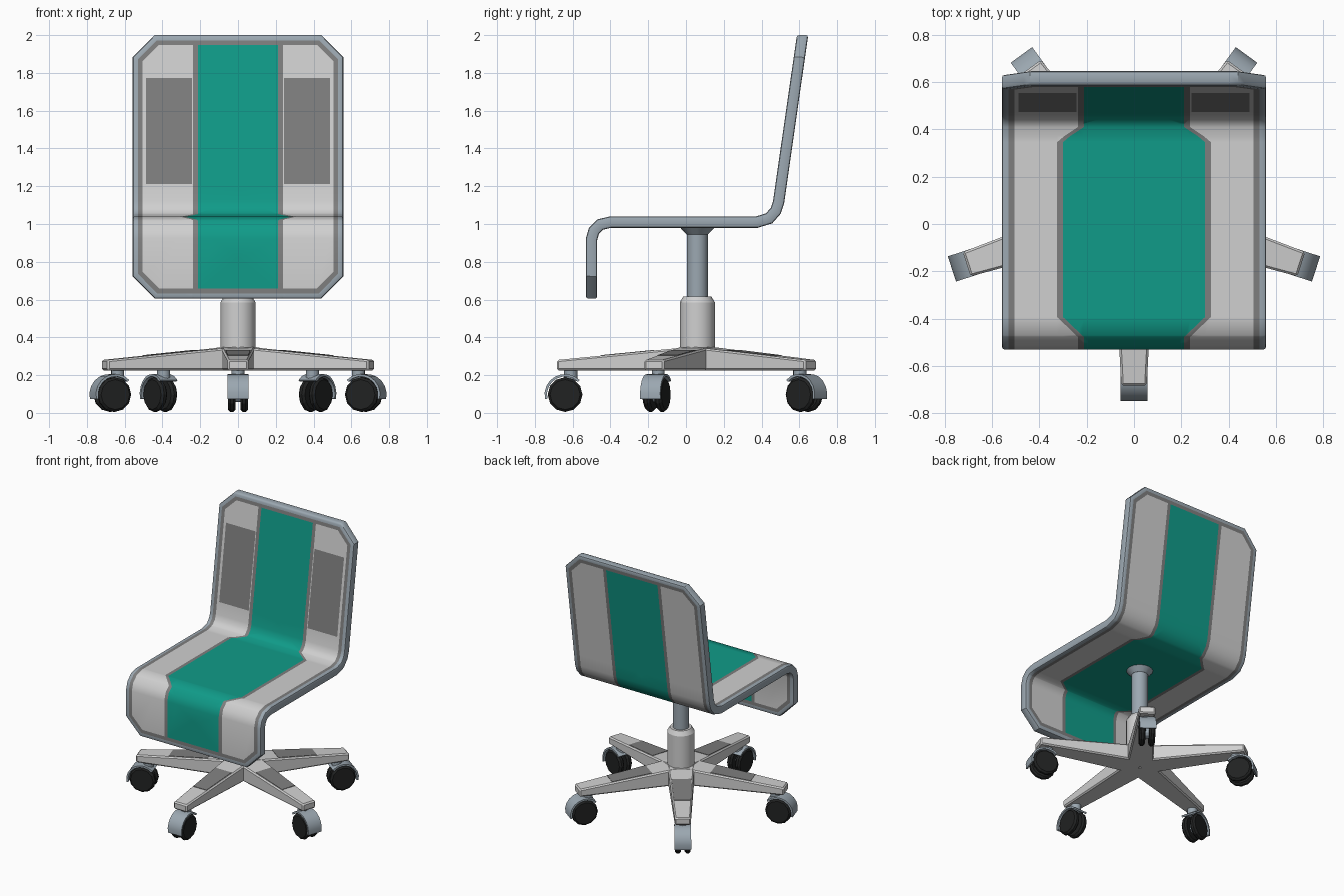
import bpy, bmesh
from math import radians, cos, sin, hypot, sqrt, pi
from mathutils import Vector, Matrix

if "Cube" in bpy.data.objects:
    bpy.data.objects.remove(bpy.data.objects["Cube"], do_unlink=True)


def material(name, r, g, b):
    m = bpy.data.materials.new(name)
    m.use_nodes = True
    m.diffuse_color = (r, g, b, 1)
    m.node_tree.nodes["Principled BSDF"].inputs["Base Color"].default_value = (r, g, b, 1)
    return m


STEEL = material("blue grey", 0.33, 0.39, 0.44)
GREY = material("mid grey", 0.21, 0.21, 0.21)
LIGHT = material("light grey", 0.63, 0.63, 0.63)
TEAL = material("teal", 0.005, 0.33, 0.25)
BLACK = material("tyre black", 0.015, 0.016, 0.016)


def to_mesh(bm, name, mats, angle=None):
    bmesh.ops.recalc_face_normals(bm, faces=bm.faces[:])
    me = bpy.data.meshes.new(name)
    bm.to_mesh(me)
    bm.free()
    for m in mats:
        me.materials.append(m)
    if angle:
        me.shade_smooth()
        me.set_sharp_from_angle(angle=radians(angle))
    return me


def place(me, name, loc=(0, 0, 0), turn=0):
    ob = bpy.data.objects.new(name, me)
    ob.location = loc
    ob.rotation_euler.z = turn
    bpy.context.scene.collection.objects.link(ob)
    return ob


# Seat shell: bent centre line (y, z), from front flap to top of back
PATH = [Vector(p) for p in [(-.5, .605), (-.5, .92), (-.487, .965), (-.455, .997),
                            (-.4, 1.01), (.375, 1.01), (.44, 1.03), (.475, 1.07),
                            (.49, 1.115), (.617, 2.0)]]
RUN = [0]
for a, b in zip(PATH, PATH[1:]):
    RUN.append(RUN[-1] + (b - a).length)
LENGTH, HALF, CORNER, THICK = RUN[-1], 0.558, 0.118, 0.06
STRIPE, STRIPE_WIDE, PIPING = 0.212, 0.30, 0.025
FRONT = (RUN[4] - 0.063, RUN[4] + 0.01)      # stripe widens here
REAR = (RUN[5] - 0.025, RUN[5] + 0.05)       # and narrows here
PAD_X, PAD_S = (0.243, 0.487), (RUN[8] + 0.091, RUN[8] + 0.662)


def normals():
    dirs = [(b - a).normalized() for a, b in zip(PATH, PATH[1:])]
    out = []
    for a, b in zip([dirs[0]] + dirs, dirs + [Vector((0, 1))]):
        t = (a + b).normalized()
        n = Vector((-t.y, t.x))
        out.append(n / max(t.dot(a), 0.5))
    out[-1] = Vector((-1, 0))
    return out


NORMALS = normals()


def bend(co):
    x, s, t = co
    i = max(k for k in range(len(PATH) - 1) if RUN[k] <= s + 1e-6 or k == 0)
    f = (s - RUN[i]) / (RUN[i + 1] - RUN[i])
    p = PATH[i].lerp(PATH[i + 1], f) + NORMALS[i].lerp(NORMALS[i + 1], f) * t
    return Vector((x, p.x, p.y))


def stripe_width(s):
    f = min((s - FRONT[0]) / (FRONT[1] - FRONT[0]), (REAR[1] - s) / (REAR[1] - REAR[0]))
    return STRIPE + (STRIPE_WIDE - STRIPE) * min(max(f, 0), 1)


def shell_colour(co):
    x, s, t = abs(co.x), co.y, co.z
    end = min(s, LENGTH - s)
    rim = min(HALF - x, end, (HALF - x + end - CORNER) / sqrt(2))
    if rim < 0.028:
        return 0
    if rim < 0.053:
        return 1
    w = stripe_width(s)
    if x < w:
        return 3
    if x < w + PIPING:
        return 1
    if t > 0.029 and PAD_X[0] < x < PAD_X[1] and PAD_S[0] < s < PAD_S[1]:
        return 1
    return 2


def build_shell():
    bm = bmesh.new()
    # flat slab with clipped corners and rounded rim
    quarter = [(HALF, CORNER), (HALF - CORNER, 0)]
    outline = quarter + [(-x, s) for x, s in reversed(quarter)]
    outline += [(x, LENGTH - s) for x, s in reversed(outline)]
    base = bm.faces.new([bm.verts.new((x, s, -THICK / 2)) for x, s in outline])
    top = bmesh.ops.extrude_face_region(bm, geom=[base], use_keep_orig=True)
    bmesh.ops.translate(bm, vec=(0, 0, THICK),
                        verts=[v for v in top["geom"] if isinstance(v, bmesh.types.BMVert)])
    bmesh.ops.recalc_face_normals(bm, faces=bm.faces[:])
    rim = [e for e in bm.edges if abs(e.verts[0].co.z - e.verts[1].co.z) < 1e-5]
    bmesh.ops.bevel(bm, geom=rim, offset=0.012, segments=2, profile=0.5, affect="EDGES")

    def cut(x, s, nx, ns):
        bmesh.ops.bisect_plane(bm, geom=bm.verts[:] + bm.edges[:] + bm.faces[:], dist=1e-5,
                               plane_co=(x, s, 0), plane_no=(nx, ns, 0))

    # cut every colour border and every bend
    for s in RUN[1:-1] + [*FRONT, *REAR, *PAD_S]:
        cut(0, s, 0, 1)
    for inset in (0.028, 0.053):
        cut(0, inset, 0, 1)
        cut(0, LENGTH - inset, 0, 1)
    for side in (-1, 1):
        for x in (HALF - 0.028, HALF - 0.053, STRIPE, STRIPE + PIPING,
                  STRIPE_WIDE, STRIPE_WIDE + PIPING, *PAD_X):
            cut(side * x, 0, 1, 0)
        for inset in (0.028, 0.053):
            d = CORNER + inset * sqrt(2)
            cut(side * HALF, d, side, -1)
            cut(side * HALF, LENGTH - d, side, 1)
        for extra in (0, PIPING):
            for narrow, wide in (FRONT, REAR[::-1]):
                cut(side * (STRIPE + extra), narrow, side * (wide - narrow), STRIPE - STRIPE_WIDE)
    for f in bm.faces:
        f.material_index = shell_colour(f.calc_center_median())
    for v in bm.verts:
        v.co = bend(v.co)
    return to_mesh(bm, "seat_shell", [STEEL, GREY, LIGHT, TEAL], 40)


place(build_shell(), "seat_shell")


def cone(name, mat, r0, r1, z0, z1, sides=16, angle=40):
    bm = bmesh.new()
    bmesh.ops.create_cone(bm, cap_ends=True, segments=sides, radius1=r0, radius2=r1,
                          depth=z1 - z0, matrix=Matrix.Translation((0, 0, (z0 + z1) / 2)))
    return to_mesh(bm, name, [mat], angle)


# Central column
HUB = Vector((0, 0.06, 0))
for name, mat, r0, r1, z0, z1 in (("seat_mount", STEEL, .057, .092, .945, .982),
                                  ("gas_lift", STEEL, .056, .056, .58, .95),
                                  ("column_cap", LIGHT, .093, .074, .585, .617),
                                  ("column_sleeve", LIGHT, .093, .093, .26, .585)):
    place(cone(name, mat, r0, r1, z0, z1), name, HUB)


# Base and casters, built pointing along +x and repeated five times
def leg_top(r):
    return 0.353 - 0.098 * r


def taper(name, mat, r0, r1, w0, w1, low, high, bevel=0):
    bm = bmesh.new()
    bmesh.ops.create_cube(bm, size=2)
    for v in bm.verts:
        r, w = (r1, w1) if v.co.x > 0 else (r0, w0)
        v.co = (r, w * v.co.y, high(r) if v.co.z > 0 else low(r))
    if bevel:
        bmesh.ops.bevel(bm, geom=bm.edges[:], offset=bevel, segments=1, affect="EDGES")
    return to_mesh(bm, name, [mat])


def wheel(name, mat, radius, y0, y1, bevel=0):
    bm = bmesh.new()
    m = Matrix.Translation((0.70, (y0 + y1) / 2, 0.097)) @ Matrix.Rotation(pi / 2, 4, "X")
    bmesh.ops.create_cone(bm, cap_ends=True, segments=12, radius1=radius, radius2=radius,
                          depth=y1 - y0, matrix=m)
    if bevel:
        rims = [e for e in bm.edges if abs(e.verts[0].co.y - e.verts[1].co.y) < 1e-4]
        bmesh.ops.bevel(bm, geom=rims, offset=bevel, segments=1, affect="EDGES")
    return to_mesh(bm, name, [mat])


def hood():
    bm = bmesh.new()
    rows = []
    for k in range(9):
        a = radians(-13 + 148 * k / 8)
        rows.append([bm.verts.new((0.70 + r * cos(a), y, 0.097 + r * sin(a)))
                     for r, y in ((.109, -.056), (.109, .056), (.096, .056), (.096, -.056))])
    for a, b in zip(rows, rows[1:]):
        for j in range(4):
            bm.faces.new((a[j], a[j - 1], b[j - 1], b[j]))
    bm.faces.new(rows[0])
    bm.faces.new(rows[-1])
    return to_mesh(bm, "caster_hood", [STEEL], 40)


stem = cone("caster_stem", STEEL, .035, .035, .17, .23, 12)
stem.transform(Matrix.Translation((0.67, 0, 0)))
SPOKE = {
    "base_leg": taper("base_leg", LIGHT, 0, .743, .092, .054, lambda r: .225, leg_top, .009),
    "leg_pad": taper("leg_pad", GREY, .23, .51, .066, .055,
                     lambda r: leg_top(r) - .003, lambda r: leg_top(r) + .003),
    "caster_stem": stem,
    "caster_hood": hood(),
    "caster_axle": wheel("caster_axle", STEEL, .04, -.02, .02),
    "caster_wheel_left": wheel("caster_wheel_left", BLACK, .092, .013, .053, .012),
    "caster_wheel_right": wheel("caster_wheel_right", BLACK, .092, -.053, -.013, .012),
}
for i in range(5):
    for name, me in SPOKE.items():
        place(me, f"{name}_{i + 1}", HUB, radians(-90 + 72 * i))
